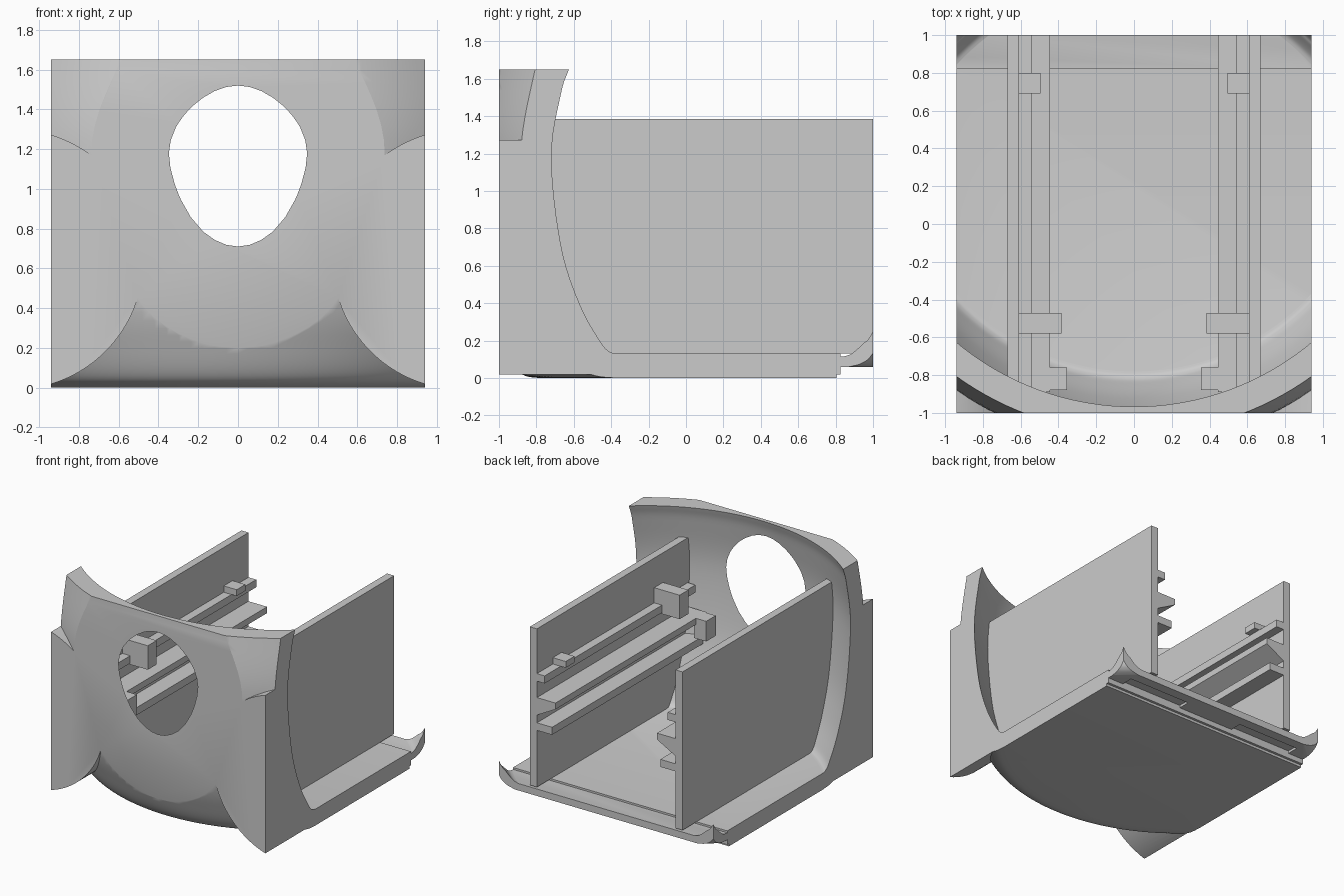
import bpy, bmesh, math
from mathutils import Matrix, Vector

cube = bpy.data.objects.get("Cube")
if cube:
    bpy.data.objects.remove(cube, do_unlink=True)

grey = bpy.data.materials.new("plain_grey")
grey.use_nodes = True
colour = (0.6, 0.6, 0.6, 1)
grey.diffuse_color = colour
grey.node_tree.nodes["Principled BSDF"].inputs["Base Color"].default_value = colour


def finish(bm, name):
    bmesh.ops.recalc_face_normals(bm, faces=bm.faces)
    mesh = bpy.data.meshes.new(name)
    bm.to_mesh(mesh)
    bm.free()
    mesh.materials.append(grey)
    ob = bpy.data.objects.new(name, mesh)
    bpy.context.collection.objects.link(ob)
    return ob


def box(name, x, y, z):
    bm = bmesh.new()
    bmesh.ops.create_cube(bm, size=1)
    for v in bm.verts:
        v.co = [r[0] + (c + 0.5) * (r[1] - r[0]) for c, r in zip(v.co, (x, y, z))]
    return finish(bm, name)


def prism(name, points, direction):
    """Close a flat outline and extrude it along a direction."""
    bm = bmesh.new()
    face = bm.faces.new([bm.verts.new(p) for p in points])
    new = bmesh.ops.extrude_face_region(bm, geom=[face])["geom"]
    verts = [g for g in new if isinstance(g, bmesh.types.BMVert)]
    bmesh.ops.translate(bm, verts=verts, vec=direction)
    return finish(bm, name)


def smooth_path(pts, steps=6):
    """Catmull-Rom curve through (radius, height) points."""
    p = [Vector(q) for q in [pts[0], *pts, pts[-1]]]
    out = []
    for a, b, c, d in zip(p, p[1:], p[2:], p[3:]):
        for i in range(steps):
            t = i / steps
            out.append(b + (c - a) * t / 2 + (2 * a - 5 * b + 4 * c - d) * t * t / 2
                       + (3 * b - a - 3 * c + d) * t ** 3 / 2)
    return out + [p[-1]]


def lathe(name, pts, centre_y, segments=160):
    path = smooth_path(pts)
    bm = bmesh.new()
    rings = []
    for r, z in path:
        rings.append([bm.verts.new((r * math.cos(k * math.tau / segments),
                                    centre_y + r * math.sin(k * math.tau / segments), z))
                      for k in range(segments)])
    for low, high in zip(rings, rings[1:]):
        for k in range(segments):
            n = (k + 1) % segments
            bm.faces.new((low[k], low[n], high[n], high[k]))
    bm.faces.new(rings[0][::-1])
    bm.faces.new(rings[-1])
    return finish(bm, name)


def boolean(ob, other, operation):
    mod = ob.modifiers.new("bool", 'BOOLEAN')
    mod.operation, mod.solver, mod.object = operation, 'EXACT', other
    bpy.context.view_layer.update()
    result = bpy.data.meshes.new_from_object(ob.evaluated_get(bpy.context.evaluated_depsgraph_get()))
    ob.modifiers.clear()
    ob.data = result
    bpy.data.objects.remove(other, do_unlink=True)


def smooth(ob):
    bpy.ops.object.select_all(action='DESELECT')
    ob.select_set(True)
    bpy.context.view_layer.objects.active = ob
    bpy.ops.object.shade_smooth_by_angle(angle=math.radians(25))


W = 0.94
AXIS = 0.5
STEP = 0.825

# Curved front shell with floor: bowl plus round side lobes, trimmed to a block
outer = [(1.28, 0), (1.36, 0.012), (1.43, 0.06), (1.5, 0.2), (1.578, 0.43),
         (1.65, 0.85), (1.67, 1.25), (1.61, 1.65), (1.58, 1.78)]
inner = [(1.28, 0.13), (1.31, 0.143), (1.345, 0.2), (1.425, 0.4), (1.5, 0.71),
         (1.54, 1.18), (1.5, 1.52), (1.467, 1.65), (1.43, 1.78)]
shell = lathe("front_shell_and_floor", outer, AXIS)
for side in (-1, 1):
    bm = bmesh.new()
    bmesh.ops.create_cone(bm, cap_ends=True, segments=128, radius1=0.655, radius2=0.655, depth=1.2,
                          matrix=Matrix.Translation((side * 1.13, -0.6, 0.645))
                          @ Matrix.Rotation(math.pi / 2, 4, 'X'))
    boolean(shell, finish(bm, "lobe"), 'UNION')
boolean(shell, box("trim", (-W, W), (-1, STEP), (0, 1.65)), 'INTERSECT')
boolean(shell, lathe("cavity", inner, AXIS), 'DIFFERENCE')
boolean(shell, box("step_cut", (-1, 1), (0.805, 1), (-0.1, 0.02)), 'DIFFERENCE')
smooth(shell)

# Thin rear lip with upturned corners
lip = box("rear_lip", (-W, W), (STEP - 0.01, 1), (0.06, 0.5))
lip_outer = [(1.29, 0.06), (1.34, 0.08), (1.38, 0.13), (1.45, 0.3), (1.5, 0.6)]
lip_inner = [(1.27, 0.115), (1.3, 0.13), (1.34, 0.18), (1.382, 0.25), (1.5, 0.6)]
boolean(lip, lathe("lip_body", lip_outer, -0.013), 'INTERSECT')
boolean(lip, lathe("lip_hollow", lip_inner, -0.013), 'DIFFERENCE')
for side in (-1, 1):
    boolean(lip, box("underside_cut", sorted((side * 0.25, side * 0.8)), (STEP, 0.92), (0, 0.08)),
            'DIFFERENCE')
smooth(lip)

# Side panels, guide rails and stops, one set on each side
panel = [(1, 0.13), (1, 1.385), (-0.91, 1.385), (-0.91, 0.9), (-0.86, 0.6), (-0.77, 0.32), (-0.65, 0.13)]
rails = {
    "upper_rail": [(0.61, 0.97), (0.54, 0.97), (0.54, 1.03), (0.61, 1.03)],
    "middle_rail": [(0.61, 0.7), (0.445, 0.79), (0.445, 0.84), (0.61, 0.84)],
    "lower_rail": [(0.61, 0.58), (0.475, 0.58), (0.475, 0.64), (0.61, 0.64)],
}
blocks = {
    "rear_clip": ((0.495, 0.61), (0.69, 0.8), (1.03, 1.08)),
    "front_stop": ((0.385, 0.61), (-0.58, -0.47), (0.96, 1.15)),
    "end_stop": ((0.355, 0.46), (-0.88, -0.76), (0.68, 0.84)),
}
for side, label in ((1, "left"), (-1, "right")):
    prism(label + "_panel", [(side * 0.608, y, z) for y, z in panel], (side * 0.062, 0, 0))
    for name, outline in rails.items():
        prism(f"{label}_{name}", [(side * x, 1, z) for x, z in outline], (0, -1.89, 0))
    for name, (x, y, z) in blocks.items():
        box(f"{label}_{name}", sorted(side * v for v in x), y, z)
